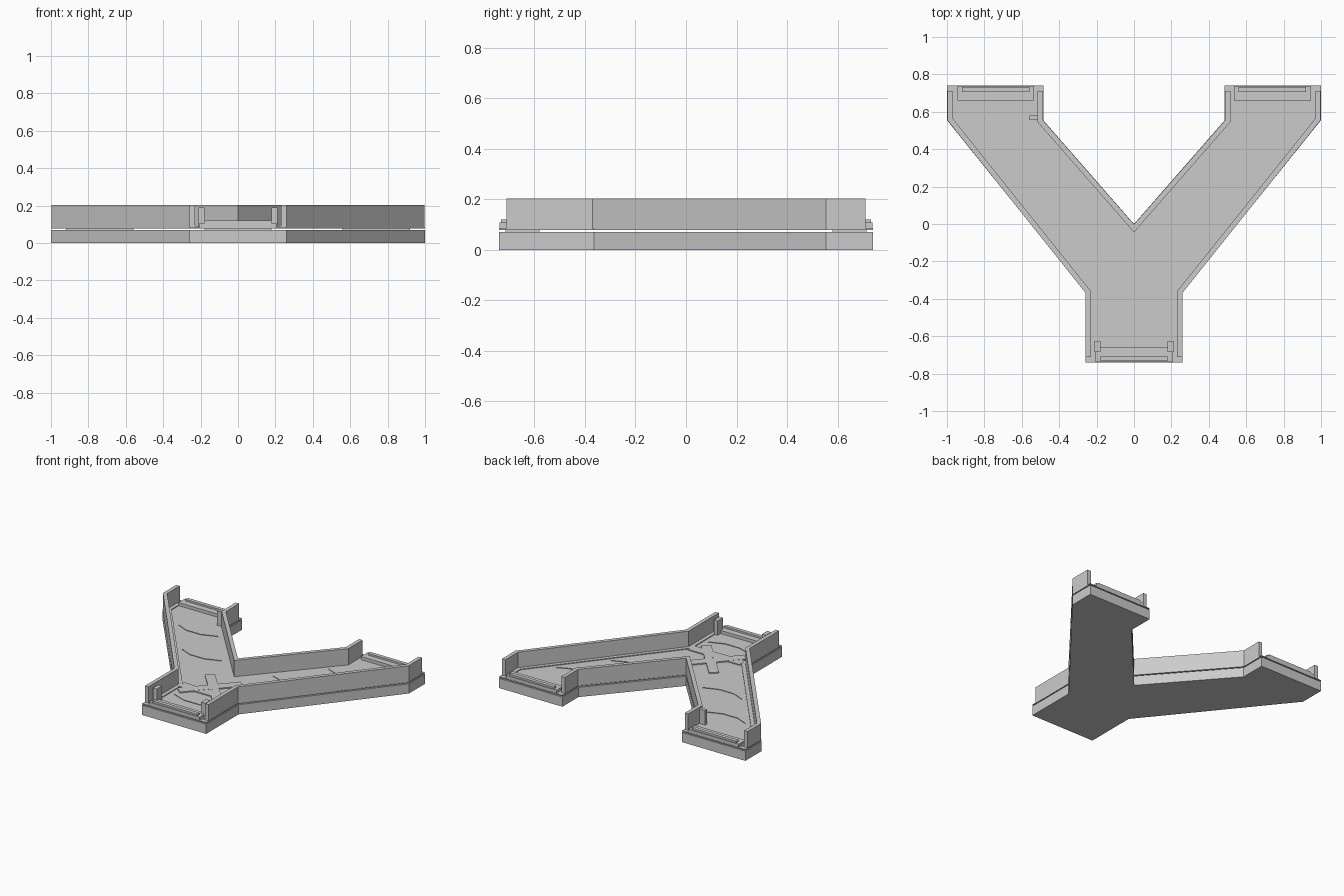
import bpy, bmesh, math
from mathutils import Vector

if "Cube" in bpy.data.objects:
    bpy.data.objects.remove(bpy.data.objects["Cube"])


def prism(name, pts, z0, z1):
    """Extrude a flat outline between two heights."""
    bm = bmesh.new()
    f = bm.faces.new([bm.verts.new((x, y, z0)) for x, y in pts])
    r = bmesh.ops.extrude_face_region(bm, geom=[f])
    bmesh.ops.translate(bm, vec=(0, 0, z1 - z0),
                        verts=[v for v in r["geom"] if isinstance(v, bmesh.types.BMVert)])
    bmesh.ops.recalc_face_normals(bm, faces=bm.faces[:])
    me = bpy.data.meshes.new(name)
    bm.to_mesh(me)
    bm.free()
    ob = bpy.data.objects.new(name, me)
    bpy.context.collection.objects.link(ob)
    return ob


def box(name, x0, x1, y0, y1, z0, z1):
    return prism(name, [(x0, y0), (x1, y0), (x1, y1), (x0, y1)], z0, z1)


def offset(path, d):
    """Mitred offset of an open path to its right side."""
    p = [Vector(q) for q in path]
    n = []
    for a, b in zip(p, p[1:]):
        t = (b - a).normalized()
        n.append(Vector((t.y, -t.x)))
    out = []
    for i, q in enumerate(p):
        a, b = n[max(i - 1, 0)], n[min(i, len(n) - 1)]
        m = (a + b).normalized()
        out.append(tuple(q + m * d / m.dot(a)))
    return out


def strip(name, path, d0, d1, z0, z1):
    return prism(name, offset(path, d0) + offset(path, d1)[::-1], z0, z1)


def mirror_path(path):
    return [(-x, y) for x, y in path][::-1]


# Y-shaped base slab and the thin floor plate floating on it
half = [(0, 0), (0.485, 0.555), (0.485, 0.74), (1, 0.74), (1, 0.555),
        (0.26, -0.365), (0.26, -0.74)]
outline = half + [(-x, y) for x, y in half[:0:-1]]
prism("base_slab", outline, 0, 0.071)
prism("floor_plate", outline, 0.078, 0.084)

# side walls with low trims inside the outer ones
right = [(0.998, 0.71), (0.998, 0.555), (0.258, -0.37), (0.258, -0.71)]
inner = [(-0.487, 0.71), (-0.487, 0.555), (0, -0.002), (0.487, 0.555), (0.487, 0.71)]
for name, path in (("right", right), ("left", mirror_path(right)), ("inner", inner)):
    strip(name + "_wall", path, 0, 0.028, 0.084, 0.203)
    if name != "inner":
        strip(name + "_floor_trim", path, 0.028, 0.055, 0.084, 0.09)

# door thresholds at the three ends: support, plate and raised tread
for name, cx, s in (("left", -0.74, 1), ("right", 0.74, 1), ("front", 0, -1)):
    for part, hw, ya, yb, za, zb in (("support", 0.18, 0.58, 0.715, 0.071, 0.078),
                                     ("plate", 0.205, 0.66, 0.738, 0.084, 0.107),
                                     ("tread", 0.18, 0.705, 0.732, 0.107, 0.12)):
        y0, y1 = sorted((s * ya, s * yb))
        box(f"{name}_threshold_{part}", cx - hw, cx + hw, y0, y1, za, zb)

# door posts
for s in (-1, 1):
    x0, x1 = sorted((s * 0.18, s * 0.212))
    box("front_post", x0, x1, -0.685, -0.625, 0.084, 0.19)
box("corner_bracket", -0.56, -0.515, 0.555, 0.58, 0.084, 0.19)

# crossed floor marking with bar and centre stud
for a in (48, -48):
    t = math.radians(a)
    u, v = Vector((math.cos(t), math.sin(t))), Vector((-math.sin(t), math.cos(t)))
    c = Vector((0.015 * (-1 if a > 0 else 1) - 0.015, -0.28))
    prism("floor_cross", [tuple(c + u * i * 0.215 + v * j * 0.034)
                          for i, j in ((-1, -1), (1, -1), (1, 1), (-1, 1))], 0.084, 0.092)
box("cross_bar", -0.21, 0.21, -0.39, -0.32, 0.084, 0.091)
bpy.ops.mesh.primitive_cylinder_add(vertices=8, radius=0.01, depth=0.012,
                                    location=(0, -0.31, 0.088))
bpy.context.object.name = "centre_stud"

# thin chevron ridges across the arms and stem
for s in (-1, 1):
    for cx, cy in ((0.62, 0.42), (0.38, 0.12)):
        pts = [(cx - 0.17, cy - 0.01), (cx - 0.06, cy - 0.05),
               (cx + 0.06, cy - 0.05), (cx + 0.15, cy - 0.01)]
        path = [(s * x, y) for x, y in pts]
        strip("arm_chevron", path, -0.001, 0.001, 0.084, 0.088)
strip("stem_chevron", [(-0.17, -0.5), (-0.06, -0.54), (0.06, -0.54), (0.17, -0.5)],
      -0.001, 0.001, 0.084, 0.088)
